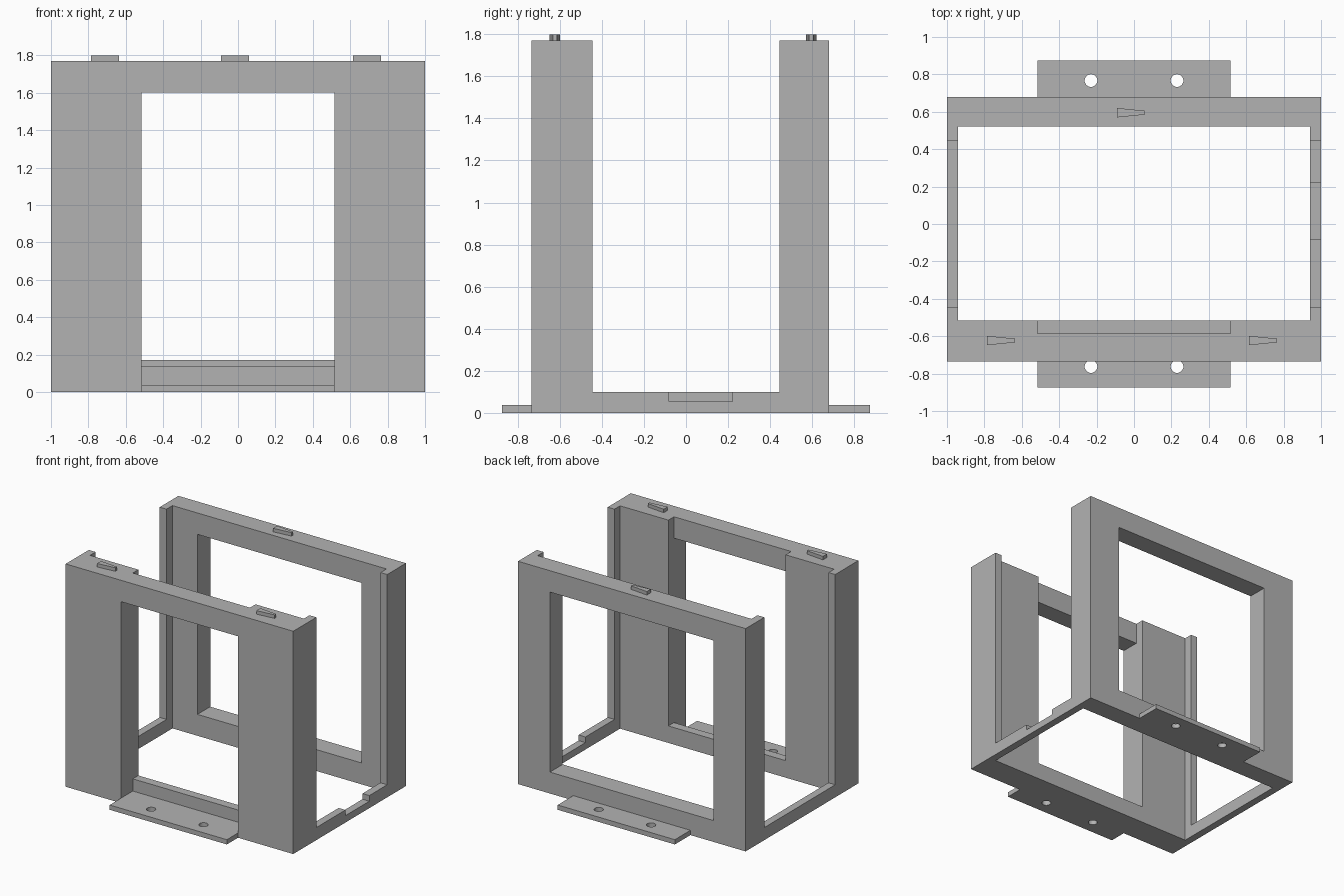
import bpy
import bmesh

old = bpy.data.objects.get("Cube")
if old:
    bpy.data.objects.remove(old, do_unlink=True)

GREY = (0.45, 0.45, 0.45, 1)
grey = bpy.data.materials.new("plain grey")
grey.use_nodes = True
grey.diffuse_color = GREY
grey.node_tree.nodes["Principled BSDF"].inputs["Base Color"].default_value = GREY

TOP, INNER, OPEN = 1.77, 0.94, 0.515
FRONT, BACK, PLATE = -0.735, 0.68, 0.038


def make(name, bm):
    bmesh.ops.recalc_face_normals(bm, faces=bm.faces)
    mesh = bpy.data.meshes.new(name)
    bm.to_mesh(mesh)
    bm.free()
    mesh.materials.append(grey)
    obj = bpy.data.objects.new(name, mesh)
    bpy.context.collection.objects.link(obj)
    return obj


def prism(name, outline, z0, z1):
    """Extrude a flat outline from z0 up to z1."""
    bm = bmesh.new()
    face = bm.faces.new([bm.verts.new((x, y, z0)) for x, y in outline])
    top = bmesh.ops.extrude_face_region(bm, geom=[face])["geom"]
    verts = [v for v in top if isinstance(v, bmesh.types.BMVert)]
    bmesh.ops.translate(bm, vec=(0, 0, z1 - z0), verts=verts)
    return make(name, bm)


def box(name, xs, ys, zs):
    (a, b), (c, d) = xs, ys
    return prism(name, [(a, c), (b, c), (b, d), (a, d)], *zs)


def combine(target, other, operation="DIFFERENCE"):
    mod = target.modifiers.new("cut", "BOOLEAN")
    mod.operation, mod.solver, mod.object = operation, "EXACT", other
    bpy.context.view_layer.objects.active = target
    bpy.ops.object.modifier_apply(modifier=mod.name)
    bpy.data.objects.remove(other, do_unlink=True)


# Frame: a solid block hollowed out by box cutters
frame = box("frame", (-1, 1), (FRONT, BACK), (0, TOP))
cuts = {
    "hollow": ((-INNER, INNER), (-0.515, 0.52), (-1, 3)),
    "side_gap": ((-2, 2), (-0.445, 0.445), (0.1, 3)),
    "side_notch": ((0.8, 2), (-0.08, 0.22), (0.055, 1)),
    "front_window": ((-OPEN, OPEN), (-2, -0.3), (0.135, 1.6)),
    "front_sill_recess": ((-OPEN, OPEN), (-2, -0.585), (-1, 0.5)),
    "front_beam_recess": ((-OPEN, OPEN), (-0.585, -0.3), (1, 3)),
    "back_window": ((-0.72, 0.72), (0.3, 2), (0.17, 1.6)),
}
for name, spans in cuts.items():
    combine(frame, box(name, *spans))

# Mounting flanges with two screw holes each
for name, ys, hole_y in (("front_flange", (-0.875, -0.55), -0.762),
                         ("back_flange", (0.6, 0.875), 0.767)):
    flange = box(name, (-OPEN, OPEN), ys, (0, PLATE))
    for x in (-0.23, 0.23):
        bm = bmesh.new()
        bmesh.ops.create_cone(bm, cap_ends=True, segments=32,
                              radius1=0.034, radius2=0.034, depth=0.4)
        bmesh.ops.translate(bm, vec=(x, hole_y, 0), verts=bm.verts)
        combine(flange, make("screw_hole", bm))
    combine(frame, flange, "UNION")

# Tapered locating pegs on the top edges
for name, x, y in (("front_right_peg", -0.785, -0.623),
                   ("front_left_peg", 0.615, -0.623),
                   ("back_peg", -0.09, 0.595)):
    prism(name, [(x, y - 0.025), (x + 0.15, y - 0.01),
                 (x + 0.15, y + 0.01), (x, y + 0.025)], TOP, TOP + 0.028)
